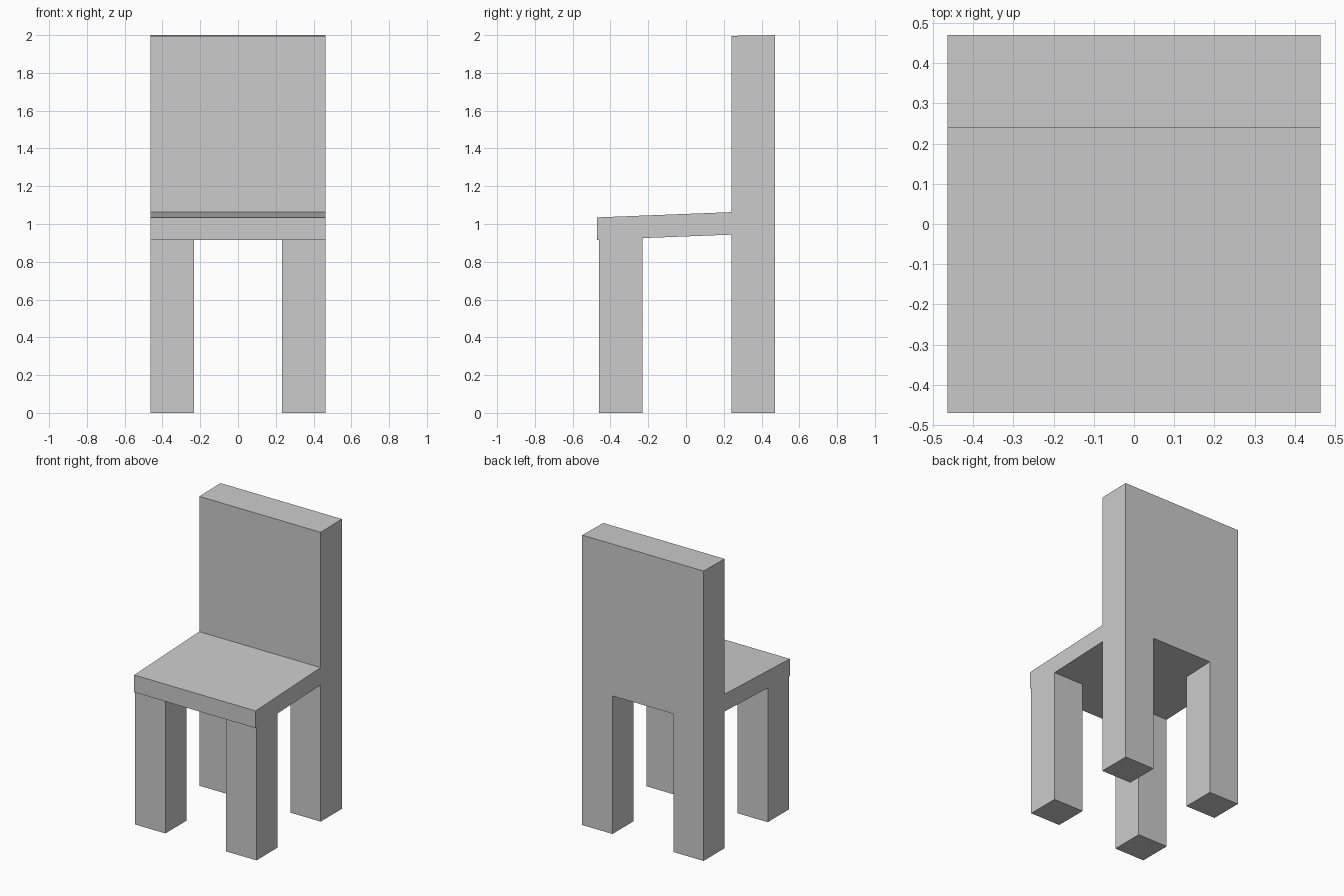
import bpy

if "Cube" in bpy.data.objects:
    bpy.data.objects.remove(bpy.data.objects["Cube"])

HALF = 0.463          # half width of the chair
LEG_IN = 0.232        # inner side of the legs
FRONT, BACK, BACK_IN = -0.47, 0.47, 0.24


def seat_bottom(y):
    # The seat rises gently towards the back
    return 0.916 + (y - FRONT) * 0.039


def seat_top(y):
    return seat_bottom(y) + 0.119


def prism(name, profile, x0, x1):
    # Extrude a side profile of (y, z) points, counter-clockwise seen from +x
    n = len(profile)
    verts = [(x, y, z) for x in (x0, x1) for y, z in profile]
    faces = [tuple(range(n))[::-1], tuple(range(n, 2 * n))]
    faces += [(i, (i + 1) % n, (i + 1) % n + n, i + n) for i in range(n)]
    mesh = bpy.data.meshes.new(name)
    mesh.from_pydata(verts, [], faces)
    obj = bpy.data.objects.new(name, mesh)
    bpy.context.collection.objects.link(obj)
    return obj


def legs(name, y0, y1):
    # One leg, mirrored to the other side
    obj = prism(name, [(y0, 0), (y1, 0), (y1, seat_bottom(y1)), (y0, seat_bottom(y0))],
                LEG_IN, HALF)
    obj.modifiers.new("mirror", 'MIRROR').use_axis = (True, False, False)


# Sloping seat slab
prism("seat", [(FRONT, seat_bottom(FRONT)), (BACK, seat_bottom(BACK)),
               (BACK, seat_top(BACK)), (FRONT, seat_top(FRONT))], -HALF, HALF)

# Backrest standing on the rear of the seat
prism("backrest", [(BACK_IN, seat_top(BACK_IN)), (BACK, seat_top(BACK)),
                   (BACK, 2.0), (BACK_IN, 1.996)], -HALF, HALF)

# Leg pairs
legs("front_legs", -0.46, -0.23)
legs("back_legs", BACK_IN, BACK)
